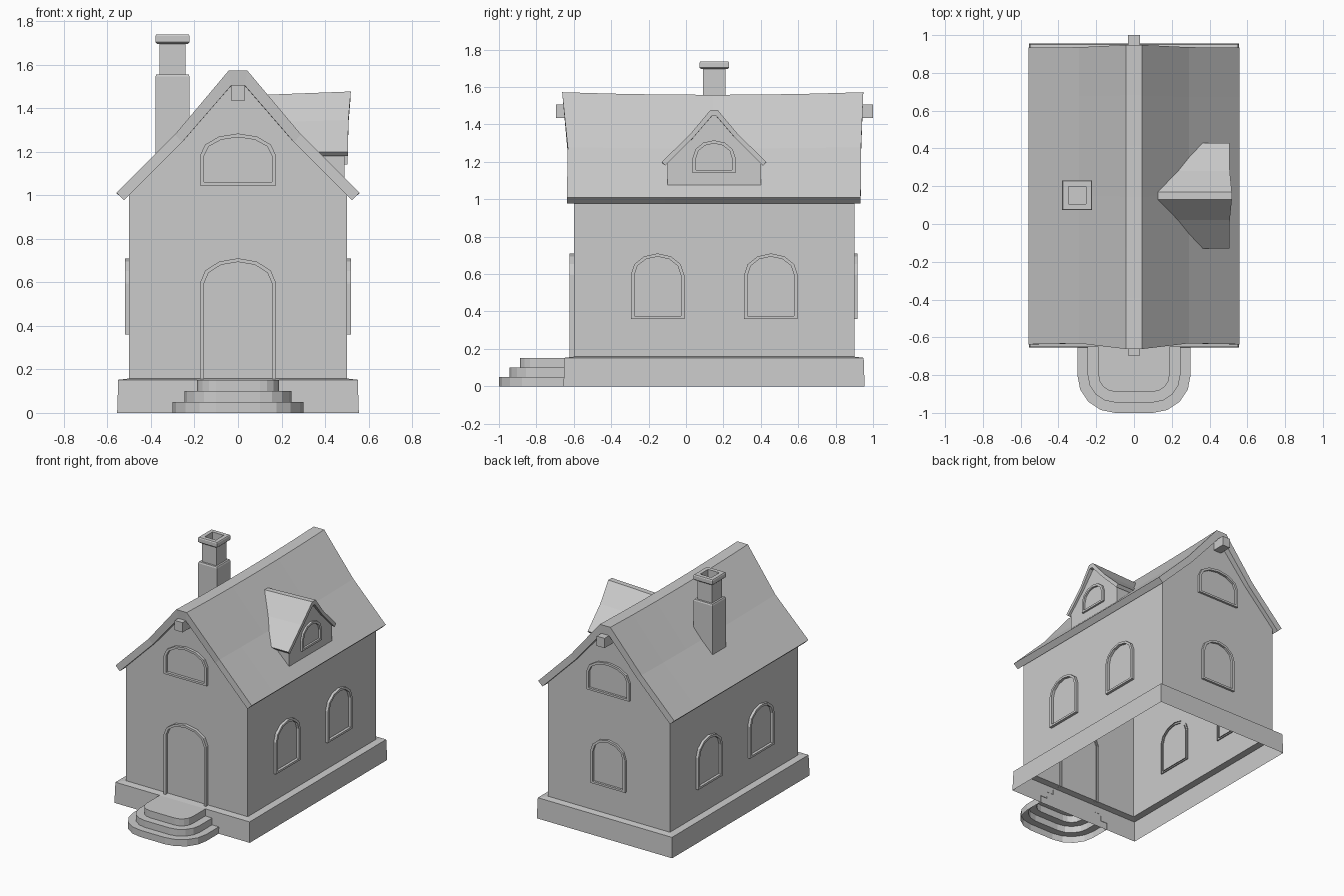
import bpy, bmesh
from math import pi, cos, sin

if "Cube" in bpy.data.objects:
    bpy.data.objects.remove(bpy.data.objects["Cube"])


def loft(name, loops, closed=True, caps="", loc=(0, 0, 0), rot=0):
    """Skin matching loops; caps 's'/'e' fill the first/last loop with strips."""
    bm = bmesh.new()
    rows = [[bm.verts.new(p) for p in loop] for loop in loops]
    n = len(rows[0])
    for a, b in zip(rows, rows[1:]):
        for i in range(n if closed else n - 1):
            j = (i + 1) % n
            bm.faces.new((a[i], a[j], b[j], b[i]))
    for key, row in (("s", rows[0]), ("e", rows[-1])):
        if key in caps:
            for i in range(n // 2 - 1):
                bm.faces.new((row[i], row[i + 1], row[n - 2 - i], row[n - 1 - i]))
            if n % 2:
                m = n // 2
                bm.faces.new((row[m - 1], row[m], row[m + 1]))
    bmesh.ops.recalc_face_normals(bm, faces=bm.faces)
    mesh = bpy.data.meshes.new(name)
    bm.to_mesh(mesh)
    bm.free()
    ob = bpy.data.objects.new(name, mesh)
    ob.location = loc
    ob.rotation_euler = (0, 0, rot)
    bpy.context.collection.objects.link(ob)
    return ob


def rect(x0, x1, y0, y1, z):
    return [(x0, y0, z), (x1, y0, z), (x1, y1, z), (x0, y1, z)]


def arch(w, z0, spring, top, y):
    """Arched outline from bottom left to bottom right, six arc segments."""
    arc = [(-w * cos(pi * k / 6), y, spring + (top - spring) * sin(pi * k / 6)) for k in range(7)]
    return [(-w, y, z0)] + arc + [(w, y, z0)]


def frame(name, w, z0, spring, top, loc, rot, sill=True, depth=0.02):
    t = 0.019
    zi = z0 + t * 0.8 if sill else z0
    outer = lambda y: arch(w, z0, spring, top, y)
    inner = lambda y: arch(w - t, zi, spring, top - t * 0.9, y)
    loft(name, [inner(0.008), inner(-depth), outer(-depth), outer(0.008)], sill, "", loc, rot)


def roof(name, half, sections, sag, drop, loc=(0, 0, 0), rot=0):
    """half: (x, z, y_front, y_back) outer ridge to eave; then inner eave to ridge."""
    k = len(half) // 2
    mirror = [(-x, z, a, b) for x, z, a, b in half]
    pts = mirror[:k][::-1] + half + mirror[k:][::-1]
    lo, hi = min(p[1] for p in pts), max(p[1] for p in pts)
    loops = []
    for s in range(sections + 1):
        t = s / sections
        d = sag * 4 * t * (1 - t) + drop * t
        loops.append([(x, a + (b - a) * t, z - d * (z - lo) / (hi - lo)) for x, z, a, b in pts])
    loft(name, loops, True, "se", loc, rot)


def gable(name, half, y0, y1, loc=(0, 0, 0), rot=0):
    prof = [(-x, z) for x, z in half] + half[::-1]
    loft(name, [[(x, y, z) for x, z in prof] for y in (y0, y1)], False, "se", loc, rot)


# Plinth: hollow skirt with a ledge up to the walls
loft("plinth", [rect(-.555, .555, -.655, .955, 0),
                rect(-.55, .55, -.65, .95, .152),
                rect(-.5, .5, -.6, .902, .158)])

# Walls with gable ends
gable("walls", [(.5, .155), (.5, 1.003), (.257, 1.25), (.03, 1.51)], -.6, .902)

# Main roof with slightly sagging ridge
roof("main_roof", [(.043, 1.572, -.662, .948), (.29, 1.278, -.632, .936), (.558, 1.01, -.637, .934),
                   (.523, .977, -.637, .934), (.257, 1.243, -.632, .936), (.03, 1.505, -.655, .945)],
     6, .014, 0)

# Ridge beam
loft("ridge_beam", [[(x, y, z) for x, z in ((-.032, 1.435), (.032, 1.435), (.032, 1.507), (-.032, 1.507))]
                    for y in (-.695, 1.0)], True, "se")

# Door frame and attic windows
frame("door_frame", .175, .155, .595, .71, (0, -.6, 0), 0, False, .023)
frame("front_attic_window", .175, 1.045, 1.18, 1.283, (0, -.6, 0), 0, True, .02)
frame("back_attic_window", .175, 1.045, 1.18, 1.283, (0, .902, 0), pi, True, .016)

# Ground floor windows
frame("back_window", .143, .36, .595, .71, (0, .902, 0), pi, True, .016)
for i, y in enumerate((-.152, .454)):
    for side, s in (("right", 1), ("left", -1)):
        frame(f"{side}_window_{i + 1}", .143, .36, .595, .71, (s * .5, y, 0), s * pi / 2)

# Dormer: body, roof and window, turned to face the right side
dloc = (0, .15, 0)
gable("dormer_body", [(.25, 1.075), (.25, 1.197), (.115, 1.33), (.012, 1.45)], -.489, -.24, dloc, pi / 2)
roof("dormer_roof", [(.02, 1.476, -.518, -.1), (.13, 1.345, -.507, -.2), (.28, 1.199, -.505, -.34),
                     (.262, 1.18, -.505, -.34), (.115, 1.325, -.507, -.2), (.012, 1.445, -.517, -.1)],
     1, 0, .016, dloc, pi / 2)
frame("dormer_window", .115, 1.14, 1.22, 1.315, (.489, .15, 0), pi / 2, True, .014)

# Chimney with shoulder, neck, cap and flue
cx, cy = -.301, .152
chimney = [(.078, 1.15), (.078, 1.545), (.074, 1.555), (.06, 1.555), (.06, 1.695), (.07, 1.695),
           (.079, 1.703), (.079, 1.73), (.075, 1.737), (.046, 1.737), (.046, 1.6)]
loft("chimney", [rect(cx - r, cx + r, cy - r, cy + r, z) for r, z in chimney], True, "e")


# Rounded entrance steps, open underneath
def step(r, z):
    arc = [(.1 + r * cos(a), -.8 + r * sin(a), z) for a in (-pi / 2 + pi / 8 * k for k in range(5))]
    right = arc + [(.1 + r, -.65, z)]
    return [(-x, y, h) for x, y, h in right[::-1]] + right


loft("entrance_steps", [step(.2, 0), step(.2, .05), step(.145, .05), step(.145, .1),
                        step(.088, .1), step(.088, .152)], False, "e")
